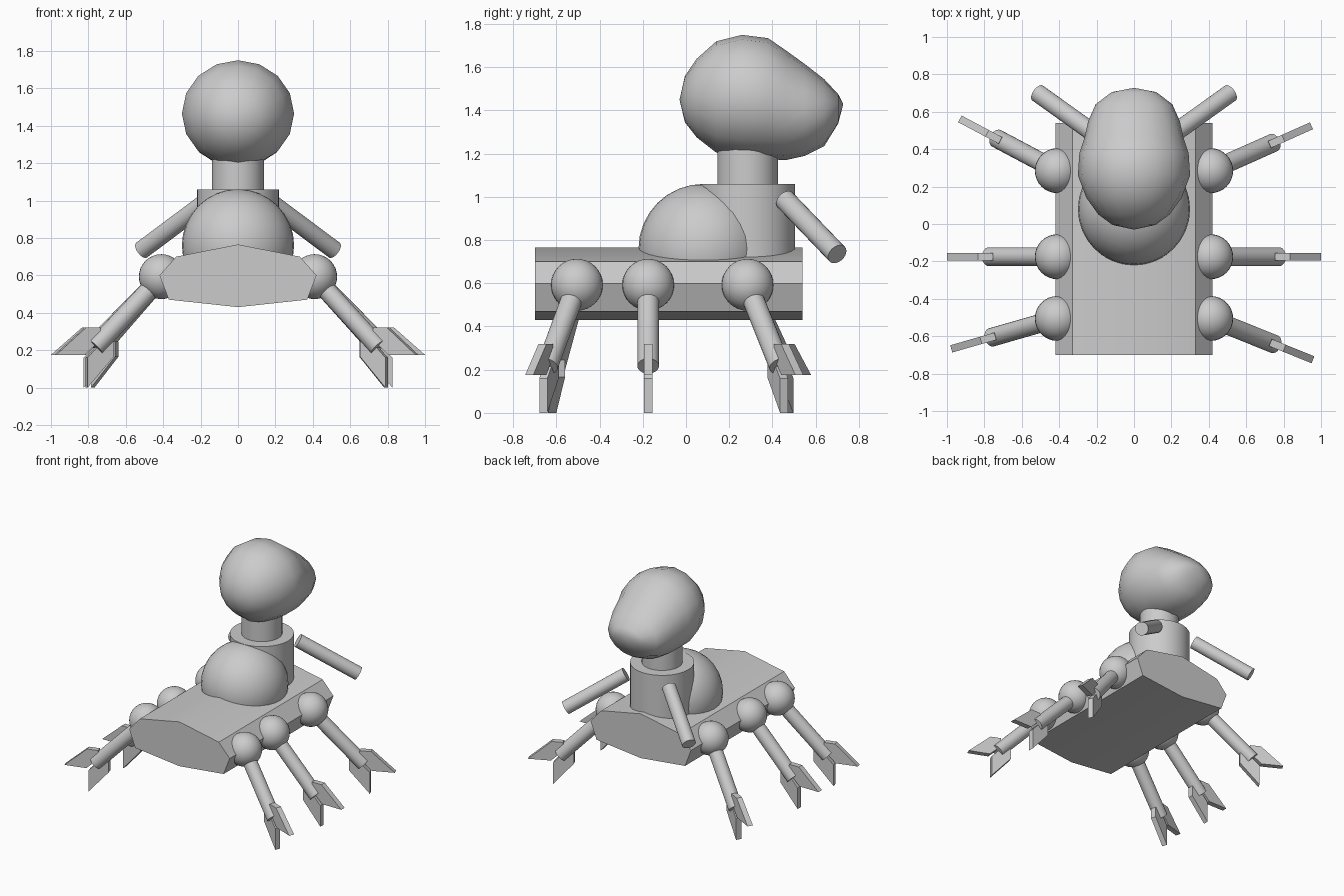
import bpy, bmesh, math
from mathutils import Vector

if "Cube" in bpy.data.objects:
    bpy.data.objects.remove(bpy.data.objects["Cube"])


def finish(name, bm, angle=30):
    bmesh.ops.recalc_face_normals(bm, faces=bm.faces)
    me = bpy.data.meshes.new(name)
    bm.to_mesh(me)
    bm.free()
    ob = bpy.data.objects.new(name, me)
    bpy.context.collection.objects.link(ob)
    bpy.ops.object.select_all(action='DESELECT')
    ob.select_set(True)
    bpy.context.view_layer.objects.active = ob
    bpy.ops.object.shade_smooth_by_angle(angle=math.radians(angle))
    return ob


def rod(name, a, b, r, n=24):
    a, b = Vector(a), Vector(b)
    bm = bmesh.new()
    bmesh.ops.create_cone(bm, cap_ends=True, segments=n, radius1=r, radius2=r, depth=(b - a).length)
    rot = Vector((0, 0, 1)).rotation_difference(b - a).to_matrix()
    for v in bm.verts:
        v.co = rot @ v.co + (a + b) / 2
    return finish(name, bm)


def ball(name, c, r):
    bm = bmesh.new()
    bmesh.ops.create_uvsphere(bm, u_segments=32, v_segments=16, radius=r)
    bmesh.ops.translate(bm, verts=bm.verts, vec=c)
    return finish(name, bm)


def prism(name, near, far, angle=30):
    bm = bmesh.new()
    a = [bm.verts.new(p) for p in near]
    b = [bm.verts.new(p) for p in far]
    bm.faces.new(a)
    bm.faces.new(b[::-1])
    for i in range(len(a)):
        j = (i + 1) % len(a)
        bm.faces.new((a[i], b[i], b[j], a[j]))
    return finish(name, bm, angle)


# Flattened eight-sided body
half = [(0, .765), (.33, .70), (.42, .60), (.37, .47), (0, .43)]
section = half + [(-x, z) for x, z in half[3:0:-1]]
prism("body", [(x, -.70, z) for x, z in section], [(x, .54, z) for x, z in section])

# Hump, chest and neck
ball("back_hump", (0, .08, .76), .30)
rod("chest", (0, .285, .70), (0, .285, 1.06), .22, 32)
rod("neck", (0, .285, 1.0), (0, .285, 1.25), .14, 32)

# Head: rings lofted along y as (y, top, bottom, half width)
rings = [(-.005, 1.56, 1.345, .115), (.05, 1.64, 1.275, .19), (.14, 1.72, 1.205, .255),
         (.26, 1.75, 1.18, .30), (.38, 1.735, 1.175, .292), (.46, 1.68, 1.17, .265),
         (.55, 1.615, 1.19, .245), (.64, 1.545, 1.235, .205), (.705, 1.475, 1.34, .12)]
bm = bmesh.new()
N = 16
loops = []
for y, top, bot, w in rings:
    loops.append([bm.verts.new((w * math.cos(2 * math.pi * i / N), y,
                  (top + bot) / 2 + (top - bot) / 2 * math.sin(2 * math.pi * i / N))) for i in range(N)])
back, tip = bm.verts.new((0, -.03, 1.45)), bm.verts.new((0, .728, 1.43))
for i in range(N):
    j = (i + 1) % N
    for p, q in zip(loops, loops[1:]):
        bm.faces.new((p[i], p[j], q[j], q[i]))
    bm.faces.new((back, loops[0][j], loops[0][i]))
    bm.faces.new((tip, loops[-1][i], loops[-1][j]))
finish("head", bm, 60)

# Arms
for s, side in ((1, "right"), (-1, "left")):
    rod(side + "_arm", (s * .18, .46, .985), (s * .515, .70, .735), .049)

# Legs: side, shoulder y, yaw in degrees
legs = [("right_rear", 1, .285, 24), ("left_rear", -1, .285, 28),
        ("right_middle", 1, -.175, 0), ("left_middle", -1, -.175, 0),
        ("right_front", 1, -.505, -22), ("left_front", -1, -.505, -16)]
upper = [(.59, .175), (.425, .32), (.345, .32), (.34, .26), (.43, .175)]
lower = [(.37 - (z - .22), .22 - (r - .37)) for r, z in upper]
for name, s, y0, deg in legs:
    dx, dy = s * math.cos(math.radians(deg)), math.sin(math.radians(deg))

    def place(r, t, z):
        return (s * .41 + r * dx - t * dy, y0 + r * dy + t * dx, z)

    ball(name + "_shoulder", (s * .41, y0, .593), .12)
    rod(name + "_leg", place(0, 0, .59), place(.367, 0, .217), .05)
    for part, shape in (("upper", upper), ("lower", lower)):
        prism(name + "_" + part + "_claw", [place(r, -.02, z) for r, z in shape],
              [place(r, .02, z) for r, z in shape], 20)
